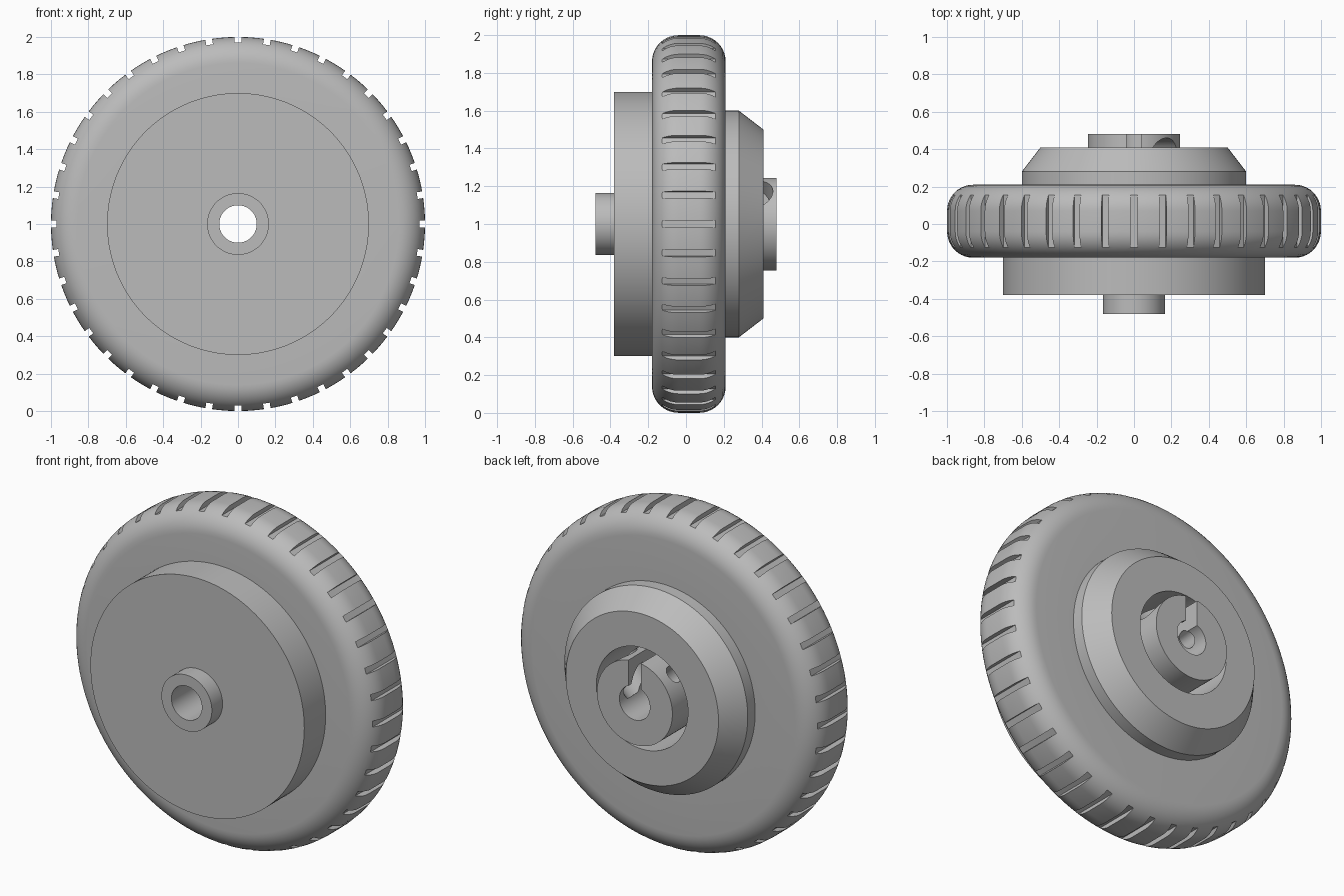
import bpy, bmesh
from math import cos, sin, pi, radians
from mathutils import Matrix, Vector

cube = bpy.data.objects.get("Cube")
if cube:
    bpy.data.objects.remove(cube, do_unlink=True)

HUB = Vector((0, 0, 1))
SEGMENTS = 120

grey = bpy.data.materials.new("plain_grey")
grey.use_nodes = True
grey.diffuse_color = (0.5, 0.5, 0.5, 1)
grey.node_tree.nodes["Principled BSDF"].inputs["Base Color"].default_value = grey.diffuse_color


def make_object(name, bm):
    bmesh.ops.recalc_face_normals(bm, faces=bm.faces)
    mesh = bpy.data.meshes.new(name)
    bm.to_mesh(mesh)
    bm.free()
    mesh.materials.append(grey)
    obj = bpy.data.objects.new(name, mesh)
    bpy.context.collection.objects.link(obj)
    return obj


def lathe(name, profile):
    """Spin a closed (radius, y) profile round the axle."""
    bm = bmesh.new()
    rings = []
    for i in range(SEGMENTS):
        a = 2 * pi * i / SEGMENTS
        rings.append([bm.verts.new(HUB + Vector((r * sin(a), y, r * cos(a))))
                      for r, y in profile])
    n = len(profile)
    for i in range(SEGMENTS):
        a, b = rings[i], rings[(i + 1) % SEGMENTS]
        for j in range(n):
            k = (j + 1) % n
            bm.faces.new((a[j], a[k], b[k], b[j]))
    return make_object(name, bm)


def about_axle(angle):
    return Matrix.Translation(HUB) @ Matrix.Rotation(angle, 4, "Y")


def add_box(bm, angle, size, centre):
    bmesh.ops.create_cube(bm, size=1, matrix=about_axle(angle)
                          @ Matrix.Translation(centre) @ Matrix.Diagonal((*size, 1)))


def add_radial_hole(bm, angle, radius, y):
    bmesh.ops.create_cone(bm, cap_ends=True, segments=40, radius1=radius,
                          radius2=radius, depth=0.24, matrix=about_axle(angle)
                          @ Matrix.Translation((0, y, 0.17)))


def cut(obj, bm):
    cutter = make_object("cutter", bm)
    cutter.hide_render = True
    mod = obj.modifiers.new("cut", "BOOLEAN")
    mod.operation = "DIFFERENCE"
    mod.solver = "EXACT"
    mod.object = cutter
    bpy.context.view_layer.objects.active = obj
    bpy.ops.object.modifier_apply(modifier=mod.name)
    bpy.data.objects.remove(cutter, do_unlink=True)


# Tyre with rounded shoulders
FRONT, BACK, FILLET = -0.18, 0.21, 0.14
arc = [radians(90 * i / 10) for i in range(11)]
shoulder = [(1 - FILLET + FILLET * sin(a), FILLET * (1 - cos(a))) for a in arc]
profile = [(0.55, FRONT)] + [(r, FRONT + d) for r, d in shoulder]
profile += [(r, BACK - d) for r, d in reversed(shoulder)] + [(0.55, BACK)]
tyre = lathe("tyre", profile)

# Tread grooves
bm = bmesh.new()
for i in range(40):
    add_box(bm, 2 * pi * i / 40, (0.036, 0.6, 0.1), (0, 0, 1.02))
cut(tyre, bm)

# Front drum and boss, bored through
drum = lathe("front_drum", [(0.1, -0.38), (0.7, -0.38), (0.7, -0.1), (0.1, -0.1)])
boss = lathe("front_boss", [(0.1, -0.48), (0.165, -0.48), (0.165, -0.37), (0.1, -0.37)])

# Bevelled back hub with a round recess
hub = lathe("back_hub", [(0.3, 0.41), (0.5, 0.41), (0.6, 0.28), (0.6, -0.12), (0.3, -0.12)])

# Axle collar with keyway slot and screw holes
collar = lathe("axle_collar", [(0.1, 0.48), (0.247, 0.48), (0.247, -0.11), (0.1, -0.11)])
bm = bmesh.new()
add_box(bm, 0, (0.08, 0.7, 0.3), (0, 0.25, 0.2))
cut(collar, bm)
for angle, radius in ((45, 0.1), (-45, 0.05)):
    bm = bmesh.new()
    add_radial_hole(bm, radians(angle), radius, 0.36)
    cut(collar, bm)

# Smooth the round surfaces, keep edges sharp
bpy.ops.object.select_all(action="DESELECT")
for obj in (tyre, drum, boss, hub, collar):
    obj.select_set(True)
bpy.context.view_layer.objects.active = tyre
bpy.ops.object.shade_smooth_by_angle(angle=radians(25))
